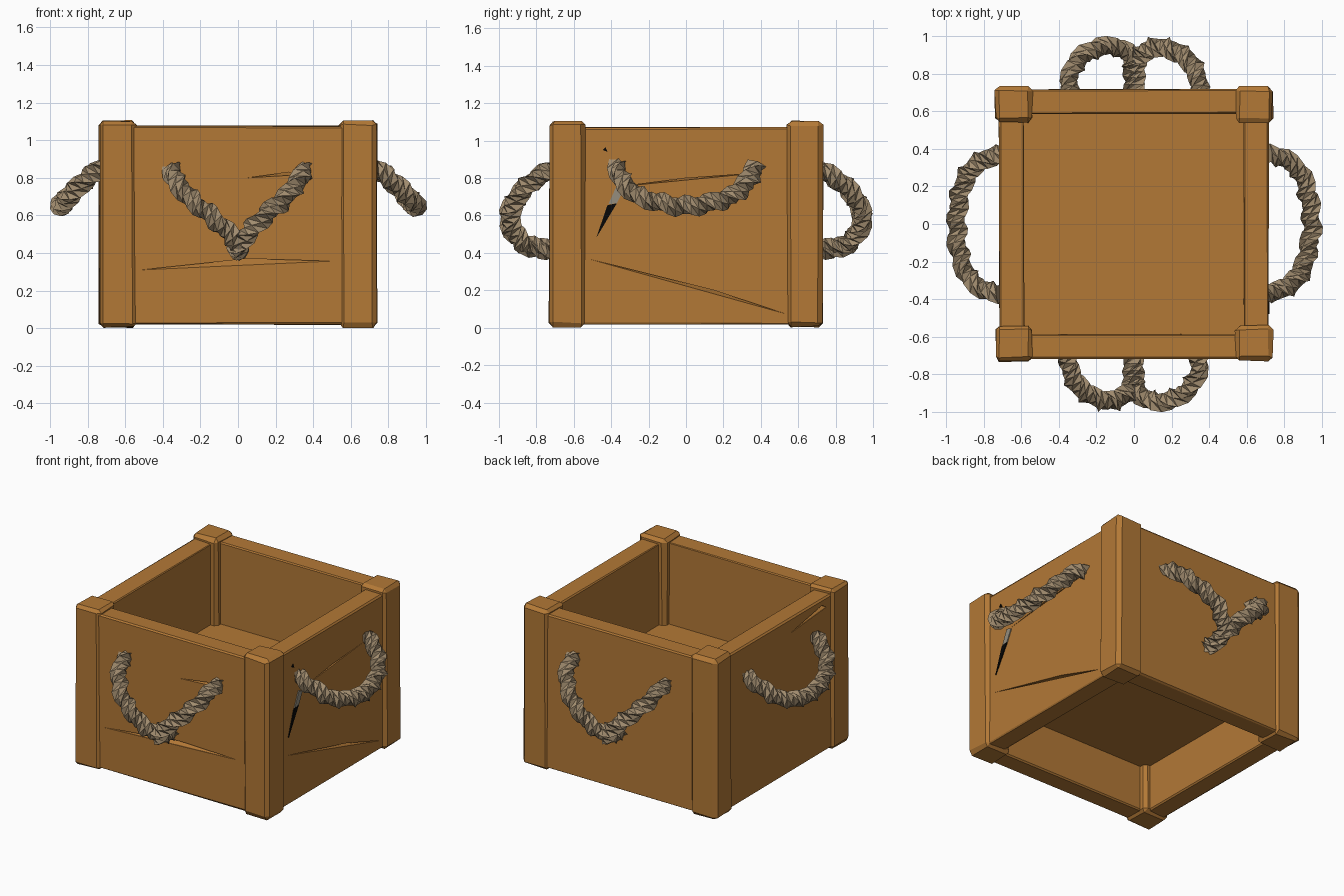
import bpy, bmesh, math, random
from mathutils import Vector, Matrix

if "Cube" in bpy.data.objects:
    bpy.data.objects.remove(bpy.data.objects["Cube"])

random.seed(4)

def material(name, rgb):
    m = bpy.data.materials.new(name)
    m.diffuse_color = (*rgb, 1)
    m.use_nodes = True
    m.node_tree.nodes["Principled BSDF"].inputs["Base Color"].default_value = m.diffuse_color
    return m

WOOD = material("orange_wood", (0.45, 0.19, 0.037))
ROPE = material("tan_rope", (0.36, 0.265, 0.16))
BLACK = material("black_mark", (0.002, 0.002, 0.002))
GREY = material("grey_mark", (0.30, 0.27, 0.21))

def finish(bm, name, mat):
    bmesh.ops.recalc_face_normals(bm, faces=bm.faces)
    me = bpy.data.meshes.new(name)
    bm.to_mesh(me)
    bm.free()
    me.materials.append(mat)
    ob = bpy.data.objects.new(name, me)
    bpy.context.collection.objects.link(ob)
    return ob

def plank(name, lo, hi, bevel, jitter=0.0):
    """Box between two corners with chamfered, slightly uneven edges."""
    bm = bmesh.new()
    lo, hi = Vector(lo), Vector(hi)
    bmesh.ops.create_cube(bm, size=1)
    for v in bm.verts:
        v.co = Vector((v.co[i] + 0.5) * (hi[i] - lo[i]) + lo[i] for i in range(3))
    if bevel:
        bmesh.ops.bevel(bm, geom=bm.edges[:], offset=bevel, segments=1, affect='EDGES')
    for v in bm.verts:
        v.co += Vector(random.uniform(-jitter, jitter) for _ in range(3))
    return finish(bm, name, WOOD)

def carve(wall, turn, cracks):
    """Cut shallow wedges: points are (across, height), the last one is deepest."""
    rot = Matrix.Rotation(turn, 3, 'Z')
    for pts in cracks:
        bm = bmesh.new()
        for a, z in pts:
            bm.verts.new(rot @ Vector((a, -0.76, z)))
            bm.verts.new(rot @ Vector((a, -0.712, z)))
        bm.verts.new(rot @ Vector((pts[-1][0], -0.67, pts[-1][1])))
        bmesh.ops.convex_hull(bm, input=bm.verts[:])
        cutter = finish(bm, "crack_cutter", WOOD)
        cutter.hide_render = True
        cutter.hide_viewport = True
        mod = wall.modifiers.new("crack", 'BOOLEAN')
        mod.operation = 'DIFFERENCE'
        mod.solver = 'EXACT'
        mod.object = cutter

# Corner posts
for sx, sy, n in ((-1, -1, "front_left"), (1, -1, "front_right"), (-1, 1, "back_left"), (1, 1, "back_right")):
    xs, ys = sorted((sx * 0.54, sx * 0.738)), sorted((sy * 0.54, sy * 0.73))
    plank(n + "_post", (xs[0], ys[0], 0.005), (xs[1], ys[1], 1.105), 0.022, 0.005)

# Walls
front = plank("front_wall", (-0.6, -0.717, 0.02), (0.6, -0.585, 1.075), 0.008, 0.003)
back = plank("back_wall", (-0.6, 0.585, 0.02), (0.6, 0.717, 1.075), 0.008, 0.003)
left = plank("left_wall", (-0.717, -0.6, 0.02), (-0.585, 0.6, 1.07), 0.008, 0.003)
right = plank("right_wall", (0.585, -0.6, 0.02), (0.717, 0.6, 1.07), 0.008, 0.003)

# Raised floor
plank("floor", (-0.62, -0.62, 0.335), (0.62, 0.62, 0.515), 0)

# Cracks in the outside of the walls
carve(front, 0, [[(-0.52, 0.31), (0.5, 0.357), (0.05, 0.37)],
                 [(0.05, 0.80), (0.3, 0.815), (0.27, 0.83)]])
carve(right, math.pi / 2, [[(-0.51, 0.365), (0.53, 0.075), (0.15, 0.2)],
                           [(-0.35, 0.755), (0.36, 0.825), (0.0, 0.80)]])
carve(left, -math.pi / 2, [[(0.5, 1.0), (0.1, 0.97), (0.45, 1.03)]])

# Dark gouge and pale chip on the right wall
def plate(name, pts, mat):
    bm = bmesh.new()
    for y, z in pts:
        bm.verts.new((0.714, y, z))
        bm.verts.new((0.722, y, z))
    bmesh.ops.convex_hull(bm, input=bm.verts[:])
    finish(bm, name, mat)

plate("dark_gouge", [(-0.48, 0.48), (-0.42, 0.655), (-0.37, 0.665)], BLACK)
plate("dark_chip", [(-0.445, 0.95), (-0.43, 0.965), (-0.42, 0.94)], BLACK)
plate("pale_chip", [(-0.415, 0.66), (-0.37, 0.665), (-0.33, 0.745), (-0.37, 0.76)], GREY)

def smooth_path(pts, step):
    """Catmull-Rom curve resampled at an even spacing."""
    p = [Vector(q) for q in pts]
    p = [2 * p[0] - p[1]] + p + [2 * p[-1] - p[-2]]
    dense = []
    for a, b, c, d in zip(p, p[1:], p[2:], p[3:]):
        for i in range(20):
            t = i / 20
            dense.append(0.5 * (2 * b + (c - a) * t + (2 * a - 5 * b + 4 * c - d) * t * t
                                + (3 * b - a - 3 * c + d) * t ** 3))
    dense.append(p[-2])
    out, run = [dense[0]], 0.0
    for a, b in zip(dense, dense[1:]):
        run += (b - a).length
        if run >= step:
            out.append(b)
            run = 0.0
    return out

def rope(name, pts, turn):
    """Low-poly twisted rope: three lobes spiralling along a path."""
    step, sides, rot = 0.036, 6, Matrix.Rotation(turn, 3, 'Z')
    path = smooth_path(pts, step)
    bm, rings = bmesh.new(), []
    normal = Vector((0.1, 0.2, 1))
    for i, c in enumerate(path):
        tan = (path[min(i + 1, len(path) - 1)] - path[max(i - 1, 0)]).normalized()
        normal = (normal - tan * normal.dot(tan)).normalized()
        side = tan.cross(normal)
        ring = []
        for k in range(sides):
            a = 2 * math.pi * k / sides + i * 0.62
            r = (0.06 if k % 2 else 0.043) + random.uniform(-0.004, 0.004)
            ring.append(bm.verts.new(rot @ (c + (normal * math.cos(a) + side * math.sin(a)) * r)))
        rings.append(ring)
    for r0, r1 in zip(rings, rings[1:]):
        for k in range(sides):
            j = (k + 1) % sides
            bm.faces.new((r0[k], r0[j], r1[j]))
            bm.faces.new((r0[k], r1[j], r1[k]))
    bm.faces.new(rings[0])
    bm.faces.new(rings[-1])
    finish(bm, name, ROPE)

# Forked rope handles on front and back: two loops meeting at the middle
for wall, turn in (("front", 0), ("back", math.pi)):
    for s, n in ((-1, "left"), (1, "right")):
        rope(f"{wall}_{n}_rope", [(s * 0.35, -0.69, 0.85), (s * 0.335, -0.80, 0.80), (s * 0.26, -0.90, 0.70),
                                  (s * 0.13, -0.945, 0.585), (s * 0.03, -0.90, 0.48),
                                  (0, -0.82, 0.43), (0, -0.69, 0.42)], turn)

# Single rope loops on both sides
for wall, turn in (("right", math.pi / 2), ("left", -math.pi / 2)):
    rope(f"{wall}_rope", [(-0.37, -0.69, 0.87), (-0.345, -0.80, 0.80), (-0.24, -0.90, 0.70), (0, -0.945, 0.65),
                          (0.24, -0.90, 0.70), (0.345, -0.80, 0.80), (0.37, -0.69, 0.87)], turn)
